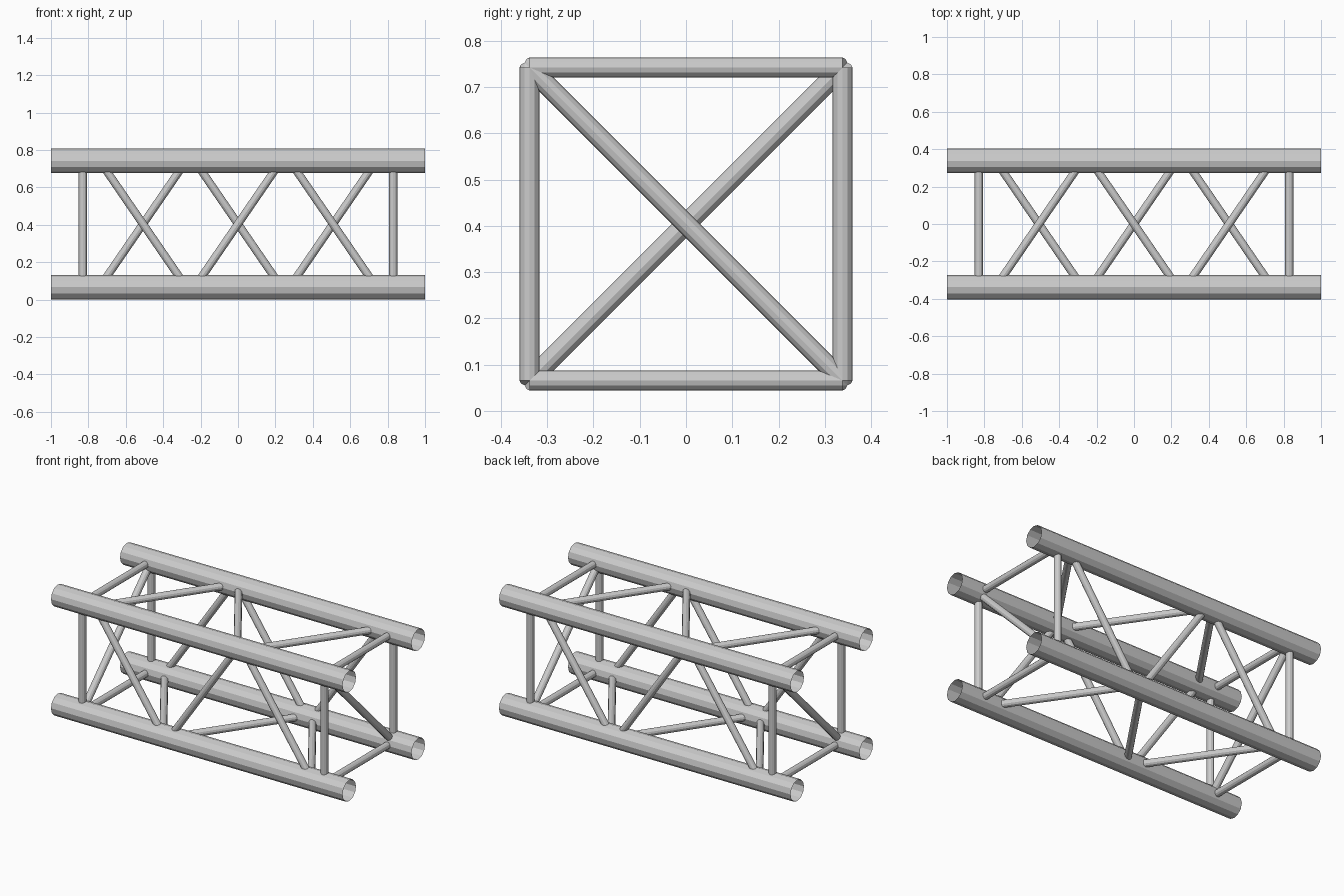
import bpy
from mathutils import Vector

cube = bpy.data.objects.get("Cube")
if cube:
    bpy.data.objects.remove(cube, do_unlink=True)

# Brushed aluminium for every tube
metal = bpy.data.materials.new("aluminium_grey")
metal.use_nodes = True
grey = (0.6, 0.6, 0.6, 1)
metal.diffuse_color = grey
metal.node_tree.nodes["Principled BSDF"].inputs["Base Color"].default_value = grey

HALF = 0.338      # chord centre distance from the middle axis
MID_Z = 0.404
CHORD_R = 0.066
BRACE_R = 0.0215
FRAME_X = 0.83    # end frame position
BAY = 0.508       # spacing of the diagonals
REACH = 0.232     # half the length a diagonal covers along x


def tube(name, a, b, radius, fill="NGON"):
    """Twelve-sided tube between two points given relative to the middle axis."""
    a, b = Vector(a), Vector(b)
    axis = b - a
    bpy.ops.mesh.primitive_cylinder_add(
        vertices=12, radius=radius, depth=axis.length, end_fill_type=fill,
        location=(a + b) / 2 + Vector((0, 0, MID_Z)),
        rotation=axis.to_track_quat("Z", "Y").to_euler())
    obj = bpy.context.object
    obj.name = name
    obj.data.materials.append(metal)
    return obj


# Four open-ended main chords
for v, level in ((-HALF, "lower"), (HALF, "upper")):
    for y, side in ((-HALF, "front"), (HALF, "back")):
        tube(f"{level}_{side}_chord", (-1, y, v), (1, y, v), CHORD_R, "NOTHING")

# Square end frames, each with one diagonal
for s, end in ((-1, "right"), (1, "left")):
    x = s * FRAME_X
    for h, side, level in ((-HALF, "front", "lower"), (HALF, "back", "upper")):
        tube(f"{end}_{side}_post", (x, h, -HALF), (x, h, HALF), BRACE_R)
        tube(f"{end}_{level}_crossbar", (x, -HALF, h), (x, HALF, h), BRACE_R)
    tube(f"{end}_end_diagonal", (x, -HALF, s * HALF), (x, HALF, -s * HALF), BRACE_R)

# Zigzag diagonals on the four long faces, opposite faces running opposite ways
for bay in (-1, 0, 1):
    turn = 1 if bay else -1
    x0, x1 = bay * BAY - REACH, bay * BAY + REACH
    for s, side, level in ((-1, "front", "lower"), (1, "back", "upper")):
        w = -s * turn * HALF
        tube(f"{side}_diagonal", (x0, s * HALF, w), (x1, s * HALF, -w), BRACE_R)
        tube(f"{level}_diagonal", (x0, w, s * HALF), (x1, -w, s * HALF), BRACE_R)
